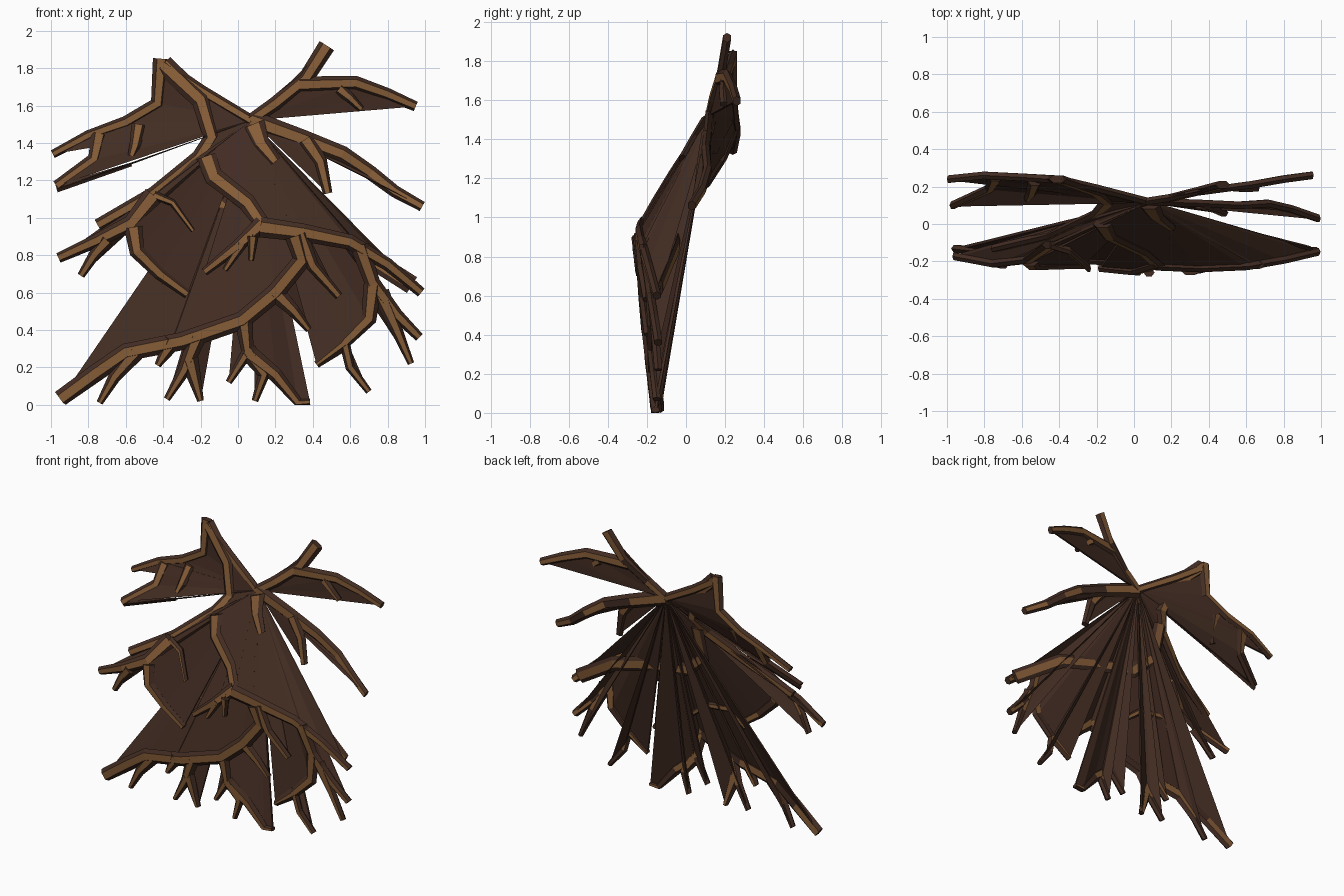
import bpy, bmesh
from mathutils import Vector

APEX = Vector((0.07, 0.12, 1.52))   # every web fans out from this point


def material(name, rgb):
    m = bpy.data.materials.new(name)
    m.diffuse_color = (*rgb, 1)
    return m


DARK = material("dark bark", (0.054, 0.025, 0.016))
LIGHT = material("light bark", (0.240, 0.109, 0.039))


def front_y(x, z):
    """Depth of the bulging front layer."""
    y = -0.16 - 0.11 * z if z < 0.9 else -0.26 + (z - 0.9) * 0.6
    return y + 0.08 * x * x * min(1, z + 0.4)


def root(name, pts, w=0.045, web=True, tip=0.5, d=0.02, light=0.5, back=2):
    """Tapered six-sided root, light on its ridges, with a thin web to the apex.
    The back ridge is light only on every back-th segment."""
    pts = [Vector(p) if len(p) == 3 else Vector((p[0], front_y(*p), p[1])) for p in pts]
    bm = bmesh.new()
    n = len(pts)
    rings = []
    for i, p in enumerate(pts):
        t = pts[min(i + 1, n - 1)] - pts[max(i - 1, 0)]
        s = Vector((t.z, 0, -t.x)).normalized() * w * (1 - (1 - tip) * i / (n - 1))
        f = Vector((0, -d, 0))
        r = s * light
        ring = [p + s, p + r + f, p - r + f, p - s, p - r - f, p + r - f]
        rings.append([bm.verts.new((q.x, q.y, max(q.z, 0))) for q in ring])
    for i, (a, b) in enumerate(zip(rings, rings[1:])):
        for k in range(6):
            j = (k + 1) % 6
            face = bm.faces.new((a[k], a[j], b[j], b[k]))
            lit = light > 0.1 and (k == 1 or (k == 4 and i % back == 0))
            face.material_index = 1 if lit else 0
    bm.faces.new(rings[0])
    bm.faces.new(rings[-1][::-1])
    # web: one thin triangular slab per root segment
    if web:
        o = Vector((0, 0.007, 0))
        for p, q in zip(pts, pts[1:]):
            if (p - APEX).cross(q - APEX).length < 0.002:
                continue
            fr = [bm.verts.new(v - o) for v in (APEX, p, q)]
            bk = [bm.verts.new(v + o) for v in (APEX, p, q)]
            bm.faces.new(fr)
            bm.faces.new(bk[::-1])
            for k in range(3):
                j = (k + 1) % 3
                bm.faces.new((fr[k], bk[k], bk[j], fr[j]))
    bmesh.ops.recalc_face_normals(bm, faces=bm.faces)
    me = bpy.data.meshes.new(name)
    bm.to_mesh(me)
    bm.free()
    me.materials.append(DARK)
    me.materials.append(LIGHT)
    ob = bpy.data.objects.new(name, me)
    bpy.context.collection.objects.link(ob)


# upper left wing
root("crest_root", [APEX, (-0.2, 0.19, 1.68), (-0.41, 0.24, 1.82)], 0.03, tip=1.2, back=1)
root("left_wing_root", [(-0.41, 0.24, 1.85), (-0.43, 0.24, 1.61), (-0.6, 0.25, 1.51),
                        (-0.8, 0.26, 1.44), (-0.99, 0.24, 1.34)], 0.045, back=1)
root("left_wing_fork", [(-0.74, 0.25, 1.45), (-0.77, 0.19, 1.31), (-0.97, 0.1, 1.17)], 0.045, tip=0.65)
root("left_wing_edge", [(-0.97, 0.1, 1.155), (-0.57, 0.12, 1.285)], 0.02, light=0.05, d=0.01)
root("left_wing_twig", [(-0.53, 0.225, 1.5), (-0.55, 0.165, 1.39), (-0.57, 0.14, 1.33)], 0.04, web=False)

# upper right wing
root("right_horn_root", [APEX, (0.2, 0.14, 1.61), (0.36, 0.18, 1.74), (0.475, 0.21, 1.92)], 0.035, tip=1.3)
root("right_wing_root", [(0.33, 0.17, 1.71), (0.63, 0.21, 1.72), (0.8, 0.24, 1.66), (0.95, 0.26, 1.595)],
     0.045, tip=0.6, back=1)
root("right_wing_twig", [(0.54, 0.195, 1.69), (0.6, 0.19, 1.64), (0.66, 0.195, 1.58)], 0.035, web=False)

# middle right arm
root("right_arm_root", [APEX, (0.35, 0.11, 1.42), (0.56, 0.1, 1.34), (0.71, 0.11, 1.24),
                        (0.84, 0.08, 1.14), (0.985, 0.03, 1.06)], 0.055)
root("right_arm_fork", [(0.36, 0.1, 1.42), (0.44, 0.08, 1.3), (0.48, 0.06, 1.13)], 0.05)

# upper front layer, left side
root("left_trunk_root", [(-0.4, 0.24, 1.82), (-0.2, 0.17, 1.63), (-0.14, 0.12, 1.43), (-0.21, 0.05, 1.32),
                         (-0.45, -0.06, 1.13), (-0.75, -0.13, 0.96)], 0.055, tip=0.6, back=1)
root("left_front_root", [(-0.45, 1.12), (-0.57, 0.97), (-0.75, 0.88), (-0.96, 0.785)], 0.055)
root("left_front_twig", [(-0.7, 0.88), (-0.77, 0.8), (-0.84, 0.69)], 0.04)
root("left_hanging_root", [(-0.56, 0.95), (-0.54, 0.82), (-0.42, 0.7), (-0.27, 0.59)], 0.05)
root("left_vein", [(-0.45, 1.12), (-0.35, 1.08), (-0.24, 0.93)], 0.025, web=False)

# upper front layer, centre and right side
root("centre_root", [(-0.17, 1.33), (-0.13, 1.22), (0.05, 1.08), (0.13, 0.96)], 0.055, tip=0.8)
root("apex_vein", [(0.08, 1.5), (0.12, 1.4), (0.2, 1.3)], 0.065, web=False)
root("right_front_root", [(0.12, 0.95), (0.35, 0.92), (0.6, 0.87), (0.8, 0.75), (0.98, 0.6)], 0.055, back=1)
root("centre_left_fork", [(0.13, 0.97), (0.0, 0.85), (-0.18, 0.71)], 0.045)
for i, (a, b) in enumerate([((0.02, 0.86), (-0.07, 0.72)), ((0.08, 0.9), (0.07, 0.77))]):
    root(f"centre_twig_{i}", [a, b], 0.03)
root("right_hanging_root", [(0.33, 0.91), (0.4, 0.74), (0.54, 0.58)], 0.045)

# lower right cluster
root("right_outer_root", [(0.65, 0.85), (0.72, 0.65), (0.85, 0.48), (0.97, 0.36)], 0.05)
root("right_outer_fork", [(0.76, 0.6), (0.84, 0.42), (0.925, 0.22)], 0.05, tip=0.35)
root("right_inner_root", [(0.72, 0.64), (0.7, 0.46), (0.57, 0.33), (0.6, 0.2), (0.7, 0.07)], 0.05, tip=0.35)
root("right_inner_fork", [(0.57, 0.33), (0.42, 0.215)], 0.04, light=0.3)

# lower sweeping root
root("lower_sweep_root", [(0.3, 0.9), (0.34, 0.77), (0.2, 0.6), (0.02, 0.45), (-0.3, 0.34),
                          (-0.6, 0.28), (-0.76, 0.17), (-0.95, 0.03)], 0.05, tip=0.95)

# hanging drip roots along the bottom
drips = [
    [(-0.55, 0.28), (-0.66, 0.15), (-0.74, 0.01)],
    [(-0.35, 0.34), (-0.43, 0.21)],
    [(-0.22, 0.36), (-0.29, 0.18), (-0.38, 0.03)],
    [(-0.26, 0.24), (-0.2, 0.02)],
    [(0.03, 0.45), (0.05, 0.28), (-0.05, 0.12)],
    [(0.05, 0.29), (0.14, 0.16), (0.09, 0.02)],
    [(0.06, 0.27), (0.2, 0.16), (0.32, 0.01), (0.385, 0.015)],
    [(0.2, 0.6), (0.3, 0.5), (0.38, 0.4)],
]
for i, path in enumerate(drips):
    root(f"drip_root_{i}", path, 0.05, tip=0.35, light=0.45)

# veins lying on the back of the webs
root("back_vein", [(0.93, -0.13, 0.64), (0.6, -0.045, 0.85), (0.3, -0.03, 0.93), (0.0, -0.015, 0.98),
                   (-0.15, 0.02, 1.12), (-0.15, 0.09, 1.35)], 0.05, web=False, tip=1, d=0.012, back=1)
root("back_lower_vein", [(-0.42, -0.08, 0.66), (-0.3, -0.07, 0.76), (-0.12, -0.07, 0.74), (0.03, -0.1, 0.62)],
     0.035, web=False, d=0.012, back=1)
